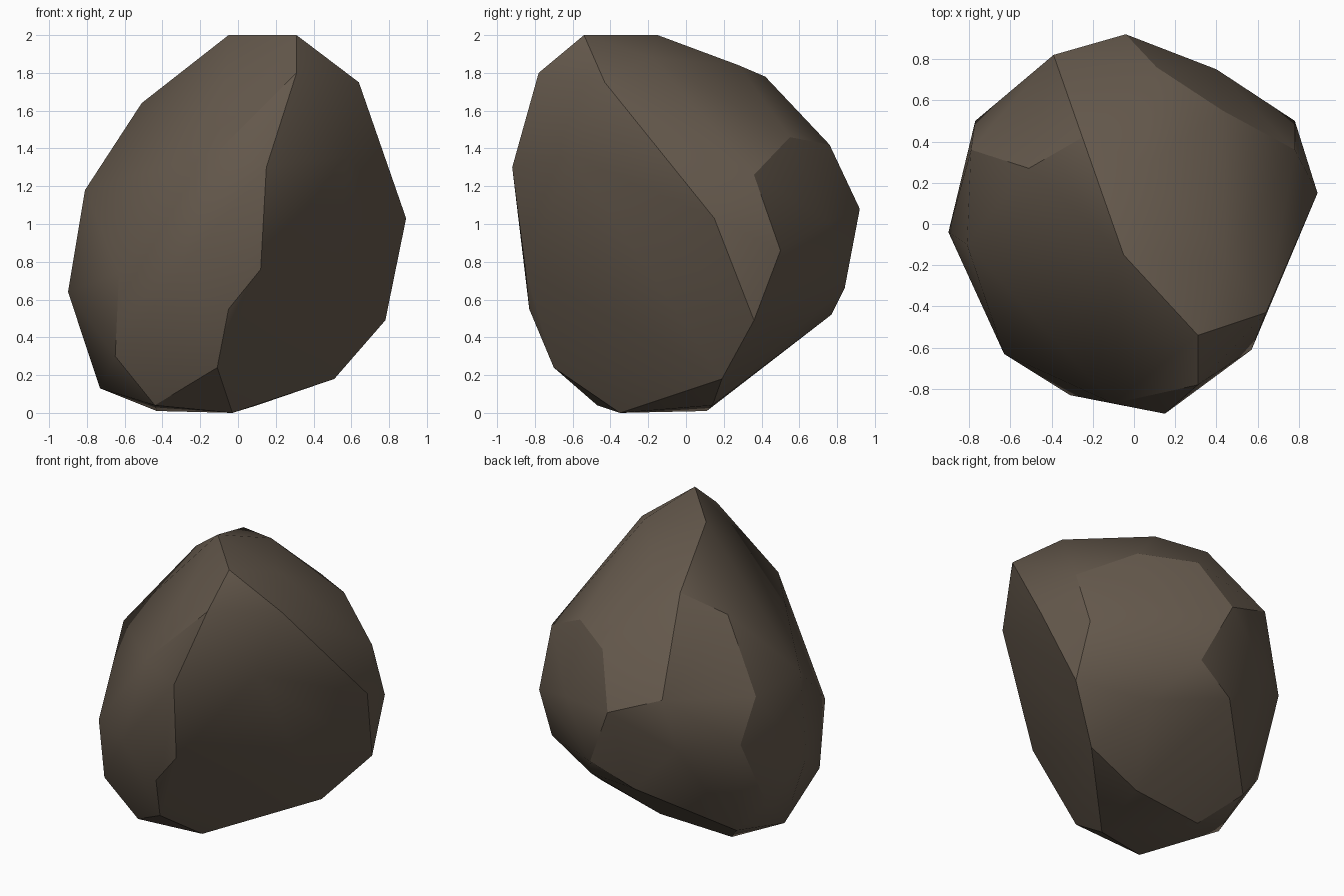
import bpy
import bmesh
import math

# Remove the default cube only
default_cube = bpy.data.objects.get("Cube")
if default_cube:
    bpy.data.objects.remove(default_cube, do_unlink=True)


def make_material(name, colour):
    material = bpy.data.materials.new(name)
    material.use_nodes = True
    material.diffuse_color = colour
    shader = next(n for n in material.node_tree.nodes if n.type == "BSDF_PRINCIPLED")
    shader.inputs["Base Color"].default_value = colour
    shader.inputs["Roughness"].default_value = 0.9
    return material


def chiselled_stone(name, rings, material):
    """Wrap a tight convex skin around stacked rings of corner points."""
    bm = bmesh.new()
    for ring in rings:
        for corner in ring:
            bm.verts.new(corner)
    bmesh.ops.convex_hull(bm, input=bm.verts[:])
    # Drop corners that ended up inside the skin
    loose = [v for v in bm.verts if not v.link_faces]
    bmesh.ops.delete(bm, geom=loose, context="VERTS")
    # Merge nearly coplanar triangles into broad chipped facets
    bmesh.ops.dissolve_limit(bm, angle_limit=math.radians(2),
                             verts=bm.verts[:], edges=bm.edges[:])
    bmesh.ops.recalc_face_normals(bm, faces=bm.faces[:])
    mesh = bpy.data.meshes.new(name)
    bm.to_mesh(mesh)
    bm.free()
    mesh.materials.append(material)
    stone = bpy.data.objects.new(name, mesh)
    bpy.context.collection.objects.link(stone)
    return stone


# Crown: the top ridge and the corners sloping away from it
crown = [(.31, -.54, 2), (-.05, -.15, 2), (.06, .28, 1.84), (-.25, .42, 1.78),
         (.44, -.18, 1.88), (.31, -.78, 1.8), (.64, -.43, 1.75), (-.51, .27, 1.64)]

# Shoulder: the corners where the crown breaks into the sides
shoulder = [(.15, -.92, 1.3), (-.1, -.87, 1.39), (-.81, -.1, 1.18), (-.79, .36, 1.18),
            (-.39, .82, 1.22), (.11, .76, 1.42), (.43, .55, 1.46), (.78, .36, 1.26),
            (.57, -.61, 1.36)]

# Girdle: the widest part
girdle = [(.89, .15, 1.03), (.78, .5, .86), (.4, .75, 1.01), (-.04, .92, 1.08),
          (-.45, .75, .86), (-.77, .5, .89), (-.9, -.04, .64), (-.63, -.63, .74),
          (-.31, -.83, .75), (-.05, -.83, .55), (.12, -.85, .76), (.78, .36, .49),
          (.15, .84, .66)]

# Foot: the undercut corners down to the ground
foot = [(-.14, .77, .52), (.34, .56, .42), (-.8, .26, .4), (-.65, -.54, .3),
        (-.73, -.04, .13), (-.11, -.7, .24), (.51, .19, .18), (-.62, .33, .19),
        (.1, .14, .04), (-.43, .11, .01), (-.44, -.47, .04), (-.03, -.35, 0)]

stone_brown = make_material("stone_brown", (.13, .1, .073, 1))
boulder = chiselled_stone("boulder", [crown, shoulder, girdle, foot], stone_brown)

# Soft shading across shallow bends, crisp chipped edges elsewhere
bpy.ops.object.select_all(action="DESELECT")
boulder.select_set(True)
bpy.context.view_layer.objects.active = boulder
bpy.ops.object.shade_smooth_by_angle(angle=math.radians(28))
